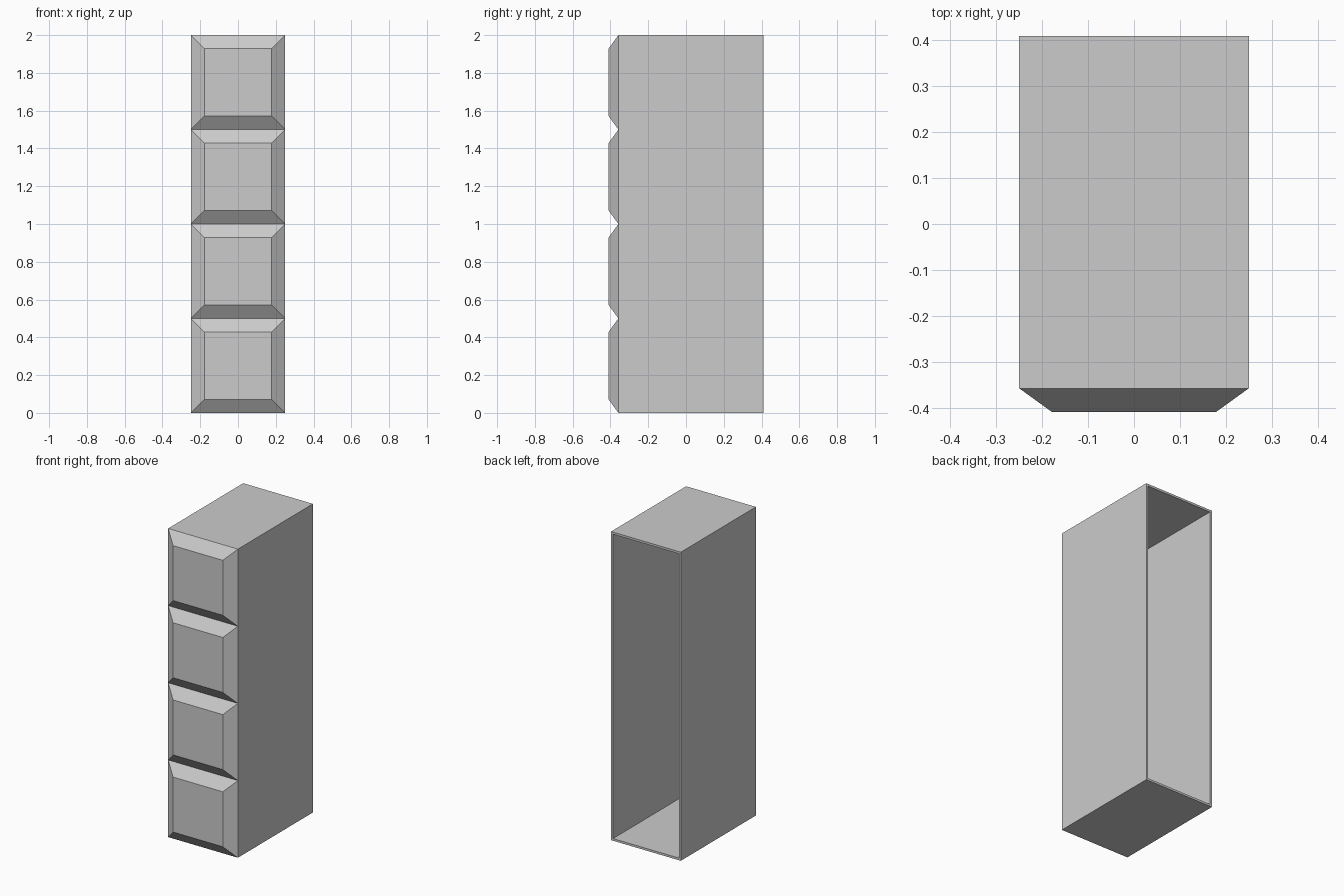
import bpy
import bmesh
from mathutils import Matrix, Vector

cube = bpy.data.objects.get("Cube")
if cube:
    bpy.data.objects.remove(cube, do_unlink=True)

WIDTH, HEIGHT = 0.5, 2.0
BACK, FACE, FRONT = 0.41, -0.358, -0.41
WALL = 0.014
BEVEL = 0.072
DRAWERS = 4

grey = bpy.data.materials.new("light_grey")
grey.use_nodes = True
colour = (0.6, 0.6, 0.6, 1)
grey.diffuse_color = colour
grey.node_tree.nodes["Principled BSDF"].inputs["Base Color"].default_value = colour


def add_object(name, bm):
    bm.normal_update()
    mesh = bpy.data.meshes.new(name)
    bm.to_mesh(mesh)
    bm.free()
    mesh.materials.append(grey)
    obj = bpy.data.objects.new(name, mesh)
    bpy.context.collection.objects.link(obj)
    return obj


def box(y0, y1, z0, z1):
    bm = bmesh.new()
    size = Vector((WIDTH, y1 - y0, z1 - z0))
    centre = Vector((0, (y0 + y1) / 2, (z0 + z1) / 2))
    bmesh.ops.create_cube(bm, size=1, matrix=Matrix.Translation(centre) @ Matrix.Diagonal(size.to_4d()))
    bm.normal_update()
    return bm


def facing(bm, direction):
    return max(bm.faces, key=lambda f: f.normal.y * direction)


# Cabinet shell: thin walls, open at the back
bm = box(FACE, BACK, 0, HEIGHT)
opening = facing(bm, 1)
bmesh.ops.inset_region(bm, faces=[opening], thickness=WALL, use_even_offset=True)
inner = bmesh.ops.extrude_discrete_faces(bm, faces=[opening])["faces"][0]
for v in inner.verts:
    v.co.y = FACE + WALL
bm.normal_update()
bm.faces.remove(facing(bm, -1))
add_object("cabinet_shell", bm)

# Drawer fronts: raised panels with sloping edges
step = HEIGHT / DRAWERS
for i in range(DRAWERS):
    bm = box(FRONT, FACE, i * step, (i + 1) * step)
    middle = Vector((0, FRONT, (i + 0.5) * step))
    for v in facing(bm, -1).verts:
        offset = v.co - middle
        v.co.x -= BEVEL if offset.x > 0 else -BEVEL
        v.co.z -= BEVEL if offset.z > 0 else -BEVEL
    bm.faces.remove(facing(bm, 1))
    add_object(f"drawer_front_{i + 1}", bm)
